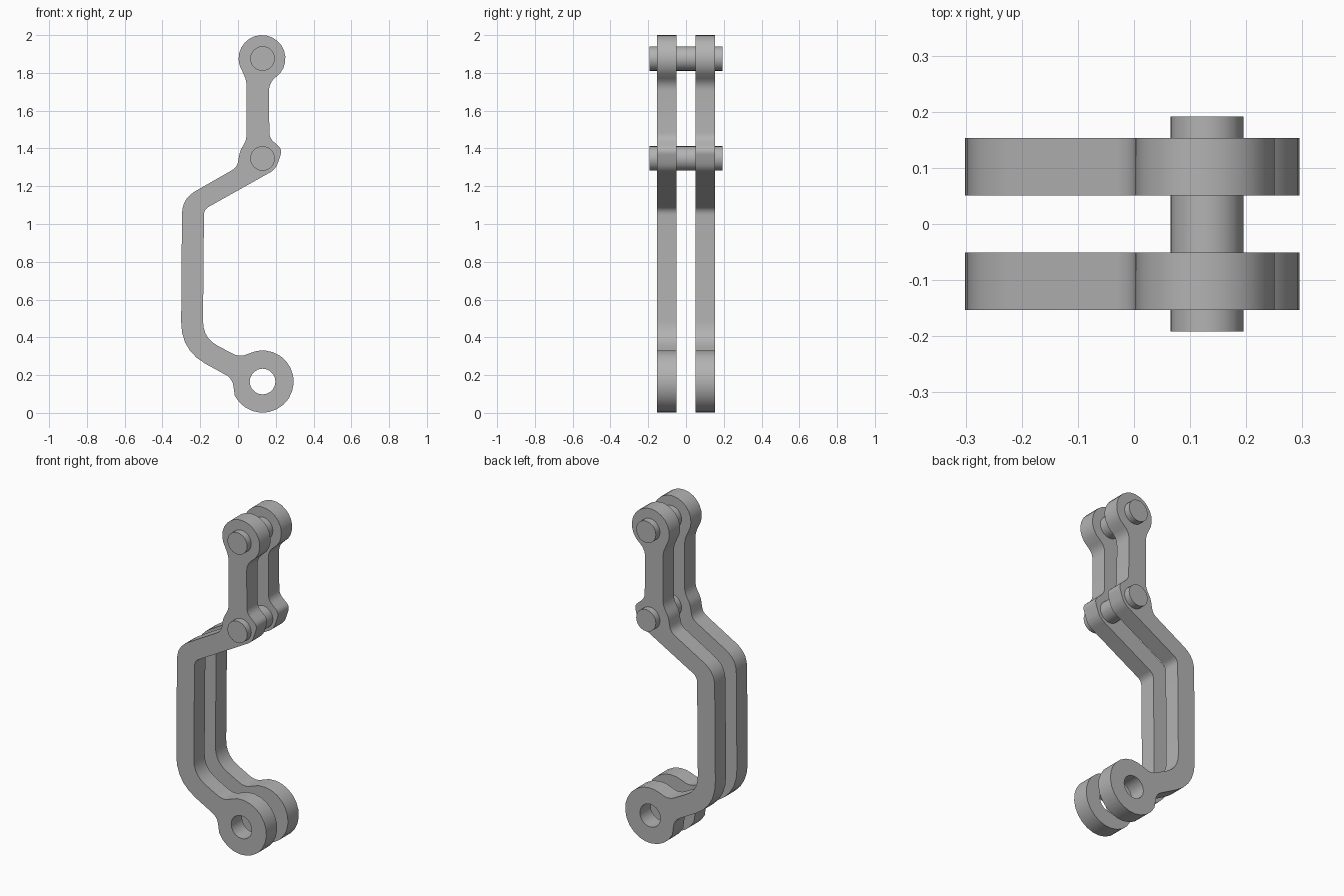
import bpy
import bmesh
from math import cos, sin, radians
from mathutils import Vector, Matrix

cube = bpy.data.objects.get("Cube")
if cube:
    bpy.data.objects.remove(cube, do_unlink=True)

steel = bpy.data.materials.new("grey_steel")
steel.use_nodes = True
GREY = (0.45, 0.45, 0.45, 1.0)
steel.diffuse_color = GREY
steel.node_tree.nodes["Principled BSDF"].inputs["Base Color"].default_value = GREY


def arc(cx, cz, r, start, end, steps):
    """Points along a circular arc, angles in degrees."""
    angles = [radians(start + (end - start) * i / steps) for i in range(steps + 1)]
    return [Vector((cx + r * cos(a), cz + r * sin(a))) for a in angles]


def rounded(before, corners, after, steps=5):
    """Round each (x, z, cut) corner of a path running between two points."""
    path = [before] + [Vector(c[:2]) for c in corners] + [after]
    out = []
    for i, c in enumerate(corners, 1):
        p = path[i]
        a = p + (path[i - 1] - p).normalized() * c[2]
        b = p + (path[i + 1] - p).normalized() * c[2]
        for k in range(steps + 1):
            t = k / steps
            out.append(a * (1 - t) ** 2 + p * 2 * t * (1 - t) + b * t * t)
    return out


def finish(obj):
    obj.data.materials.clear()
    obj.data.materials.append(steel)
    bpy.ops.object.select_all(action='DESELECT')
    obj.select_set(True)
    bpy.context.view_layer.objects.active = obj
    bpy.ops.object.shade_smooth_by_angle(angle=radians(30))


# Side plate outline: top eye, back edge, bottom eye, front edge
PIN_X, TOP_Z, MID_Z, EYE_Z = 0.13, 1.876, 1.347, 0.166
top_eye = arc(0.127, TOP_Z, 0.124, -39, 197, 16)
bottom_eye = arc(PIN_X, EYE_Z, 0.165, 207, 475, 18)
outer_edge = [
    (0.045, 1.76, 0.03), (0.045, 1.445, 0.03), (0.01, 1.385, 0.02),
    (-0.005, 1.30, 0.03), (-0.296, 1.134, 0.08), (-0.302, 0.331, 0.15),
    (-0.03, 0.182, 0.04),
]
inner_edge = [
    (0.01, 0.293, 0.045), (-0.186, 0.397, 0.09), (-0.18, 1.077, 0.03),
    (0.2, 1.29, 0.035), (0.235, 1.395, 0.03), (0.166, 1.455, 0.03),
    (0.164, 1.745, 0.04),
]
outline = (top_eye + rounded(top_eye[-1], outer_edge, bottom_eye[0])
           + bottom_eye + rounded(bottom_eye[-1], inner_edge, top_eye[0]))
hole = arc(PIN_X, EYE_Z, 0.068, 0, 360, 20)[:-1]


def side_plate(name, y, thickness=0.102):
    bm = bmesh.new()
    edges = []
    for loop in (outline, hole):
        verts = [bm.verts.new((p.x, y - thickness / 2, p.y)) for p in loop]
        edges += [bm.edges.new((v, verts[i - 1])) for i, v in enumerate(verts)]
    bmesh.ops.triangle_fill(bm, edges=edges, use_beauty=True, use_dissolve=False)
    faces = bm.faces[:]
    ext = bmesh.ops.extrude_face_region(bm, geom=faces, use_keep_orig=True)
    moved = [g for g in ext["geom"] if isinstance(g, bmesh.types.BMVert)]
    bmesh.ops.translate(bm, verts=moved, vec=(0, thickness, 0))
    bmesh.ops.recalc_face_normals(bm, faces=bm.faces[:])
    mesh = bpy.data.meshes.new(name)
    bm.to_mesh(mesh)
    bm.free()
    obj = bpy.data.objects.new(name, mesh)
    bpy.context.collection.objects.link(obj)
    finish(obj)


side_plate("front_side_plate", -0.102)
side_plate("back_side_plate", 0.102)

# Cross pins through both plates
for name, z in (("upper_pin", TOP_Z), ("lower_pin", MID_Z)):
    bpy.ops.mesh.primitive_cylinder_add(vertices=24, radius=0.065, depth=0.384,
                                        location=(PIN_X, 0, z),
                                        rotation=(radians(90), 0, 0))
    pin = bpy.context.object
    pin.name = name
    finish(pin)
